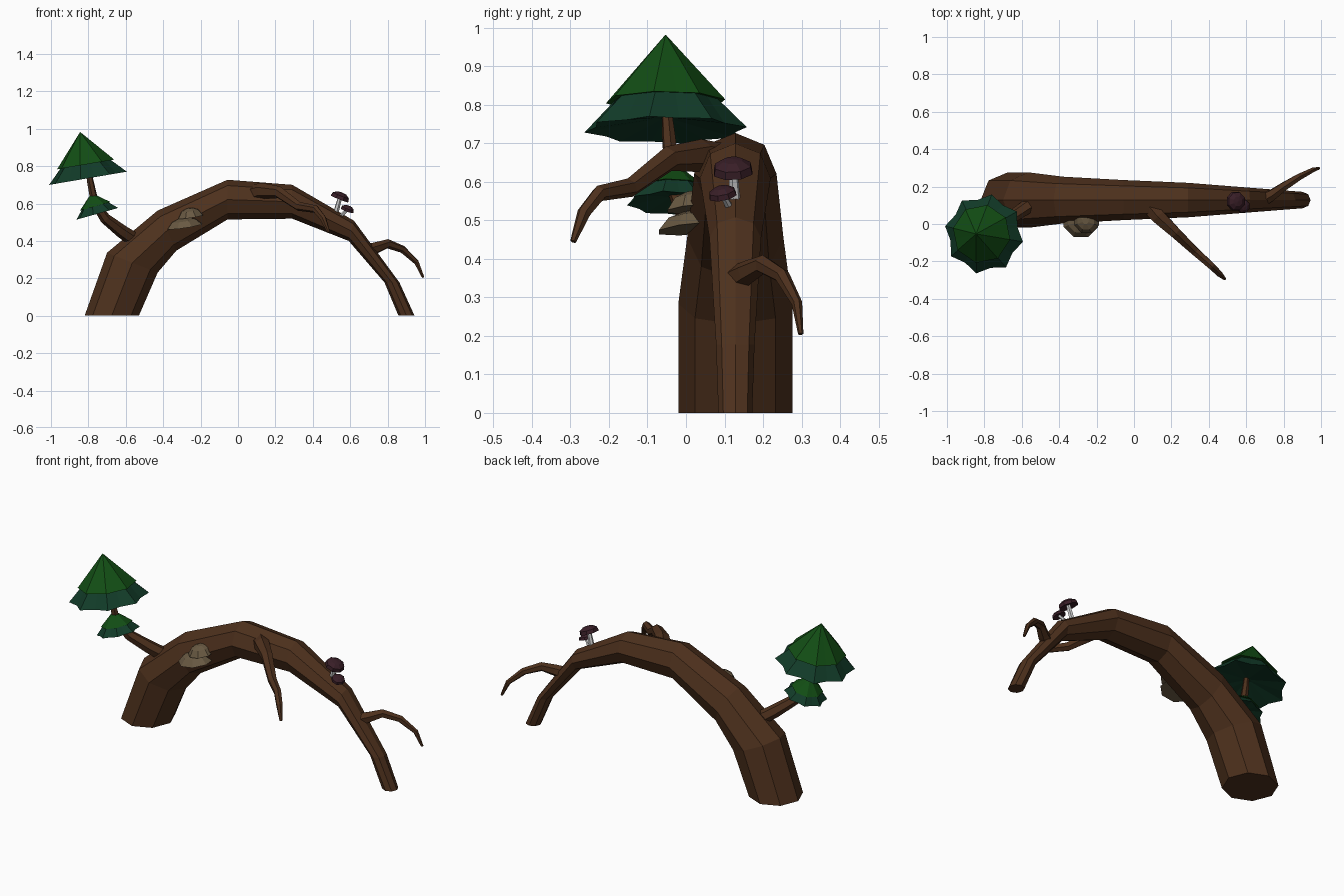
import bpy, math
from mathutils import Vector

if "Cube" in bpy.data.objects:
    bpy.data.objects.remove(bpy.data.objects["Cube"])


def material(name, rgb):
    m = bpy.data.materials.new(name)
    m.diffuse_color = (*rgb, 1)
    m.use_nodes = True
    m.node_tree.nodes["Principled BSDF"].inputs["Base Color"].default_value = m.diffuse_color
    return m


BARK = material("bark", (0.075, 0.03, 0.012))
GREEN = material("needles_light", (0.006, 0.075, 0.007))
DARK = material("needles_dark", (0.006, 0.045, 0.022))
CAP = material("mushroom_cap", (0.04, 0.013, 0.02))
TAN = material("shelf_fungus", (0.14, 0.10, 0.055))


def skin(name, rings, mat):
    """Closed surface through rings of points with equal counts."""
    n = len(rings[0])
    verts = [p for r in rings for p in r]
    faces = []
    for k in range(len(rings) - 1):
        for i in range(n):
            j = (i + 1) % n
            faces.append((k*n + i, k*n + j, (k+1)*n + j, (k+1)*n + i))
    faces += [tuple(reversed(range(n))), tuple(range(len(verts) - n, len(verts)))]
    me = bpy.data.meshes.new(name)
    me.from_pydata(verts, [], faces)
    ob = bpy.data.objects.new(name, me)
    bpy.context.collection.objects.link(ob)
    if mat:
        me.materials.append(mat)
    return ob


def tube(name, pts, radii, mat, n=6):
    """Tapered branch along a bent path."""
    pts = [Vector(p) for p in pts]
    rings, u = [], None
    for i, (p, r) in enumerate(zip(pts, radii)):
        t = (pts[min(i+1, len(pts)-1)] - pts[max(i-1, 0)]).normalized()
        if u is None:
            u = t.orthogonal()
        u = (u - t * u.dot(t)).normalized()
        v = t.cross(u)
        rings.append([p + r * (u*math.cos(a) + v*math.sin(a))
                      for a in (math.tau*k/n for k in range(n))])
    return skin(name, rings, mat)


def lathe(name, centre, axis, profile, mat, n=8, squash=1.0):
    """Rings of (radius, height, valley ratio) around a tilted axis.
    Odd points are pulled in by the valley ratio to make a star."""
    w = Vector(axis).normalized()
    u = (Vector((1, 0, 0)) - w * w.x).normalized()
    v = w.cross(u)
    c = Vector(centre)
    rings = []
    for r, h, valley in profile:
        ring = []
        for k in range(2 * n):
            a = math.pi * (k + 1) / n - math.pi / (2 * n) * 1.0 + math.pi / (2 * n)
            a += math.pi / n * 0.5
            q = r * (valley if k % 2 else 1)
            ring.append(c + w*h + u*q*math.cos(a) + v*q*squash*math.sin(a))
        rings.append(ring)
    return skin(name, rings, mat)


# Arched trunk: outer x,z / inner x,z / half width in y, octagonal rings
YC = 0.128
arch = [(-0.82, 0, -0.53, 0, 0.148), (-0.70, 0.337, -0.43, 0.23, 0.148),
        (-0.43, 0.562, -0.33, 0.348, 0.125), (-0.056, 0.727, -0.056, 0.515, 0.107),
        (0.29, 0.70, 0.29, 0.519, 0.092), (0.62, 0.508, 0.592, 0.40, 0.067),
        (0.863, 0.178, 0.783, 0.178, 0.05), (0.944, 0, 0.858, 0, 0.044)]
rings = []
for ox, oz, ix, iz, hw in arch:
    ring = []
    for k in range(8):
        a = math.tau * k / 8
        s = (1 + math.cos(a)) / 2
        ring.append(Vector((ix + (ox-ix)*s, YC + hw*math.sin(a), iz + (oz-iz)*s)))
    rings.append(ring)
skin("arched_trunk", rings, BARK)

# Branches
tube("pine_branch",
     [(-0.53, 0.12, 0.39), (-0.62, 0.06, 0.45), (-0.71, 0.0, 0.52),
      (-0.765, -0.035, 0.60), (-0.79, -0.045, 0.72), (-0.80, -0.05, 0.78)],
     [0.04, 0.036, 0.029, 0.022, 0.018, 0.014], BARK)
tube("front_branch",
     [(0.08, 0.10, 0.65), (0.13, 0.04, 0.668), (0.22, -0.045, 0.66),
      (0.325, -0.145, 0.585), (0.415, -0.225, 0.57), (0.455, -0.265, 0.52),
      (0.485, -0.293, 0.445)],
     [0.05, 0.043, 0.033, 0.025, 0.021, 0.018, 0.008], BARK)
tube("right_branch",
     [(0.70, 0.135, 0.35), (0.745, 0.16, 0.365), (0.80, 0.20, 0.385),
      (0.88, 0.25, 0.355), (0.955, 0.288, 0.285), (0.99, 0.298, 0.205)],
     [0.036, 0.031, 0.025, 0.02, 0.014, 0.007], BARK)

# Pine foliage: dark star-shaped skirt below a light cone, on two clumps
for label, c, axis, s in (("top", (-0.802, -0.053, 0.735), (-0.17, 0, 1), 1.0),
                          ("lower", (-0.752, -0.037, 0.545), (-0.28, 0, 1), 0.55)):
    lathe(label + "_foliage_skirt", c, axis,
          [(0.02*s, 0.03*s, 1), (0.215*s, 0, 0.86), (0.13*s, 0.085*s, 0.95),
           (0.02*s, 0.12*s, 1)], DARK)
    hc = 0.25 if s == 1 else 0.115
    lathe(label + "_foliage_cone", c, axis,
          [(0.02*s, 0.09*s, 1), (0.158*s, 0.075*s, 0.92), (0.001, hc, 1)], GREEN)

# Mushrooms on the right shoulder
for label, foot, top, r in (("large", (0.52, 0.128, 0.54), (0.545, 0.122, 0.63), 0.054),
                            ("small", (0.545, 0.115, 0.53), (0.585, 0.095, 0.567), 0.038)):
    axis = Vector((0.4, -0.05, 1)) if label == "large" else Vector((0.35, -0.2, 1))
    tube(label + "_mushroom_stem", [foot, top], [r*0.28, r*0.22], None)
    lathe(label + "_mushroom_cap", top, axis,
          [(r*0.4, 0, 1), (r, -r*0.12, 1), (r*0.92, r*0.25, 1),
           (r*0.5, r*0.52, 1), (r*0.05, r*0.58, 1)], CAP, n=4)

# Shelf fungi on the front of the trunk
for label, c, r, sq in (("lower", (-0.285, 0.02, 0.478), 0.10, 0.98),
                        ("upper", (-0.253, 0.022, 0.53), 0.072, 1.05)):
    lathe(label + "_shelf_fungus", c, (-0.15, -0.1, 1),
          [(r*0.5, 0, 1), (r, 0, 1), (r*0.68, 0.032, 1), (r*0.25, 0.045, 1)],
          TAN, n=4, squash=sq)
